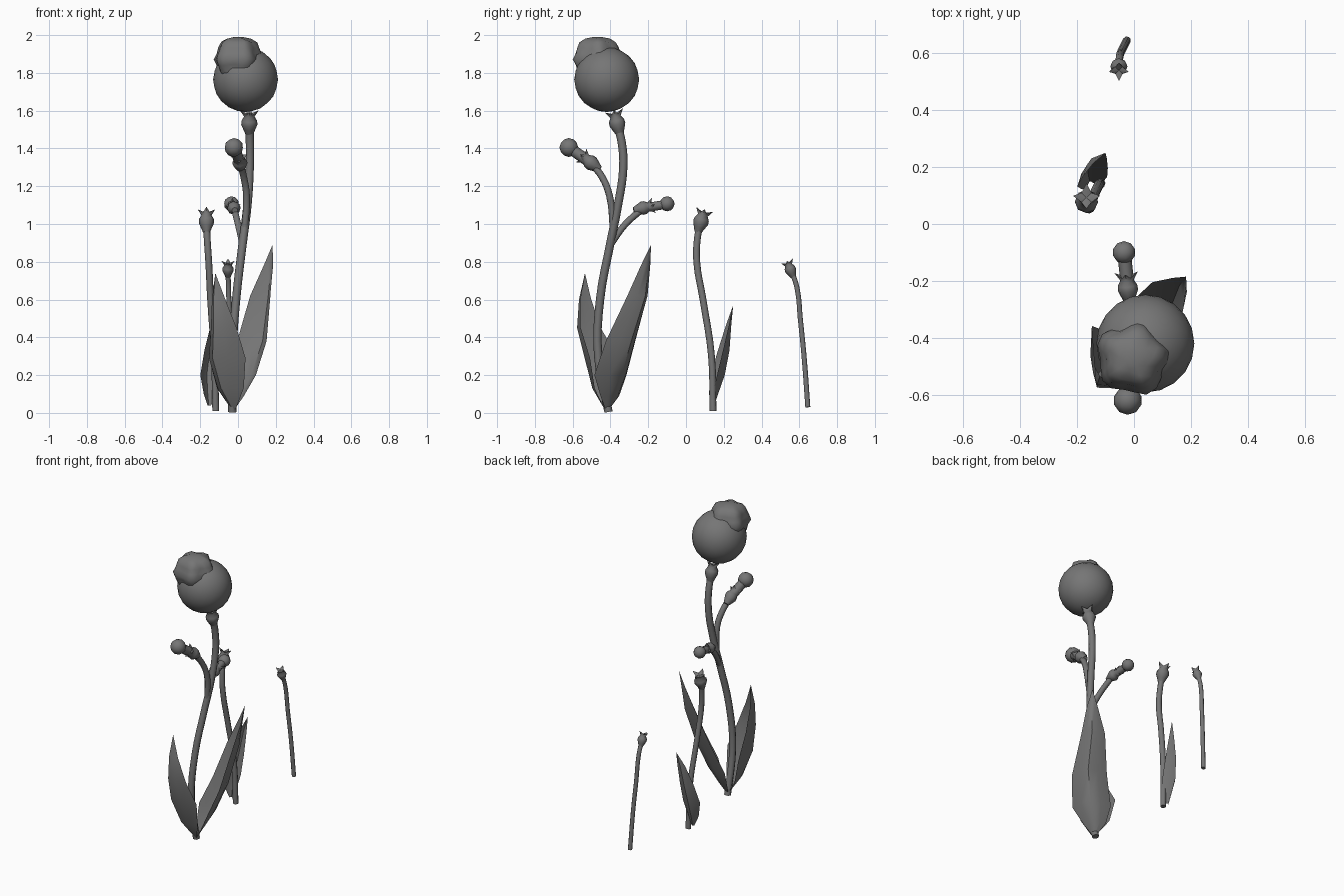
import bpy, bmesh, math
from mathutils import Vector

cube = bpy.data.objects.get("Cube")
if cube:
    bpy.data.objects.remove(cube)

grey = bpy.data.materials.new("plain_grey")
grey.use_nodes = True
grey.diffuse_color = (0.18, 0.18, 0.18, 1)
grey.node_tree.nodes["Principled BSDF"].inputs["Base Color"].default_value = grey.diffuse_color


def add_object(name, mesh, angle=50):
    mesh.materials.clear()
    mesh.materials.append(grey)
    obj = bpy.data.objects.new(name, mesh)
    bpy.context.collection.objects.link(obj)
    bpy.ops.object.select_all(action='DESELECT')
    obj.select_set(True)
    bpy.context.view_layer.objects.active = obj
    bpy.ops.object.shade_smooth_by_angle(angle=math.radians(angle))
    return obj


def from_bmesh(name, bm, angle=50):
    mesh = bpy.data.meshes.new(name)
    bm.to_mesh(mesh)
    bm.free()
    return add_object(name, mesh, angle)


def stem(name, points, radius):
    """Round stalk through the given points."""
    curve = bpy.data.curves.new(name, 'CURVE')
    curve.dimensions = '3D'
    curve.bevel_depth = radius
    curve.bevel_resolution = 2
    curve.resolution_u = 4
    curve.use_fill_caps = True
    spline = curve.splines.new('BEZIER')
    spline.bezier_points.add(len(points) - 1)
    for p, co in zip(spline.bezier_points, points):
        p.co = co
        p.handle_left_type = p.handle_right_type = 'AUTO'
    temp = bpy.data.objects.new("temp", curve)
    bpy.context.collection.objects.link(temp)
    bpy.context.view_layer.update()
    mesh = bpy.data.meshes.new_from_object(
        temp.evaluated_get(bpy.context.evaluated_depsgraph_get()))
    bpy.data.objects.remove(temp)
    return add_object(name, mesh)


def bud(name, center, axis, size):
    """Swollen bud, turned on its axis, ending in a four-pointed star of sepals."""
    turn = Vector((0, 0, 1)).rotation_difference(Vector(axis))
    center = Vector(center)
    bm = bmesh.new()
    rings = []
    for h, r in [(-1.5, .45), (-.8, .75), (-.2, 1), (.3, .95), (.8, .65), (1.1, .6)]:
        ring = []
        for i in range(8):
            star = h > 1
            k = 1.15 if star and i % 2 == 0 else r
            lift = h + (.5 if star and i % 2 == 0 else 0)
            a = math.tau * i / 8
            ring.append(bm.verts.new(center + turn @ Vector(
                (k * math.cos(a), k * math.sin(a), lift)) * size))
        rings.append(ring)
    for low, high in zip(rings, rings[1:]):
        for i in range(8):
            j = (i + 1) % 8
            bm.faces.new((low[i], low[j], high[j], high[i]))
    tip = bm.verts.new(center + turn @ Vector((0, 0, 1.1)) * size)
    for i in range(8):
        bm.faces.new((rings[-1][i], rings[-1][(i + 1) % 8], tip))
    bm.faces.new(rings[0][::-1])
    return from_bmesh(name, bm)


def leaf(name, outward, rows):
    """Cupped blade: each row is midrib x, y, z, half width and cup depth."""
    out = Vector((*outward, 0)).normalized()
    side = Vector((-out.y, out.x, 0))
    bm = bmesh.new()
    grid = []
    for x, y, z, w, cup in rows:
        grid.append([bm.verts.new(Vector((x, y, z)) + side * w * t - out * cup * abs(t) ** 1.5)
                     for t in (-1, -.5, 0, .5, 1)])
    for a, b in zip(grid, grid[1:]):
        for i in range(4):
            bm.faces.new((a[i], a[i + 1], b[i + 1], b[i]))
    bmesh.ops.remove_doubles(bm, verts=bm.verts, dist=1e-5)
    return from_bmesh(name, bm)


def ball(name, center, radius, detail=2, shape=None):
    bm = bmesh.new()
    bmesh.ops.create_icosphere(bm, subdivisions=detail, radius=radius)
    for v in bm.verts:
        if shape:
            v.co *= shape(v.co.normalized())
        v.co += Vector(center)
    return from_bmesh(name, bm)


# Tall plant: stalk and two side branches
stem("main_stem", [(-.03, -.41, .005), (-.03, -.465, .3), (-.01, -.455, .6), (.025, -.4, .9),
                   (.05, -.36, 1.1), (.062, -.332, 1.3), (.063, -.34, 1.43),
                   (.06, -.365, 1.53)], .022)
stem("front_branch", [(.035, -.385, .97), (.045, -.405, 1.15), (.03, -.445, 1.25),
                      (.01, -.505, 1.325)], .019)
stem("back_branch", [(.025, -.4, .89), (0, -.32, 1.0), (-.02, -.23, 1.08)], .018)

# Buds, and the little knobs growing out of the side buds
bud("main_bud", (.06, -.365, 1.535), (0, -.25, 1), .043)
bud("front_bud", (.01, -.505, 1.325), (-.1, -.85, .65), .04)
bud("back_bud", (-.022, -.225, 1.085), (-.1, 1, .25), .036)
stem("front_neck", [(.01, -.505, 1.325), (-.02, -.62, 1.405)], .03)
stem("back_neck", [(-.022, -.22, 1.085), (-.035, -.1, 1.105)], .024)
ball("front_knob", (-.022, -.62, 1.405), .05)
ball("back_knob", (-.035, -.1, 1.107), .04)


# Round flower head with a ruffled crown
def ruffle(n):
    around = math.atan2(n.y, n.x)
    return 1 + .09 * math.sin(5 * around + 1) * math.hypot(n.x, n.y) + .05 * math.cos(9 * n.z)


ball("flower_head", (.04, -.42, 1.765), .172, 3)
ball("flower_crown", (0, -.468, 1.872), .123, 3, ruffle)

# Leaves
leaf("front_leaf", (-.62, -.78), [
    (-.03, -.43, .02, .015, .01), (-.09, -.49, .13, .09, .08), (-.135, -.535, .29, .12, .13),
    (-.13, -.575, .45, .085, .09), (-.13, -.565, .6, .045, .045), (-.12, -.535, .74, 0, 0)])
leaf("back_leaf", (.7, .7), [
    (-.02, -.41, .02, .015, .01), (.01, -.375, .09, .07, .04), (.07, -.34, .2, .12, .085),
    (.13, -.29, .38, .11, .08), (.16, -.215, .62, .075, .06), (.175, -.2, .78, .035, .02),
    (.183, -.185, .89, 0, 0)])
leaf("small_leaf", (-.3, .95), [
    (-.155, .15, .04, .01, .01), (-.16, .17, .1, .035, .04), (-.165, .205, .2, .055, .06),
    (-.15, .23, .33, .045, .05), (-.125, .24, .47, .025, .02), (-.1, .25, .57, 0, 0)])

# Middle and small shoots
stem("middle_stem", [(-.118, .143, .01), (-.125, .135, .3), (-.145, .09, .6), (-.155, .057, .8),
                     (-.163, .06, .92), (-.167, .08, 1.02)], .018)
bud("middle_bud", (-.167, .08, 1.015), (0, .3, 1), .041)
stem("small_stem", [(-.025, .645, .03), (-.035, .625, .3), (-.045, .605, .5), (-.05, .59, .65),
                    (-.052, .57, .72), (-.053, .548, .765)], .014)
bud("small_bud", (-.053, .552, .76), (0, -.4, 1), .03)
